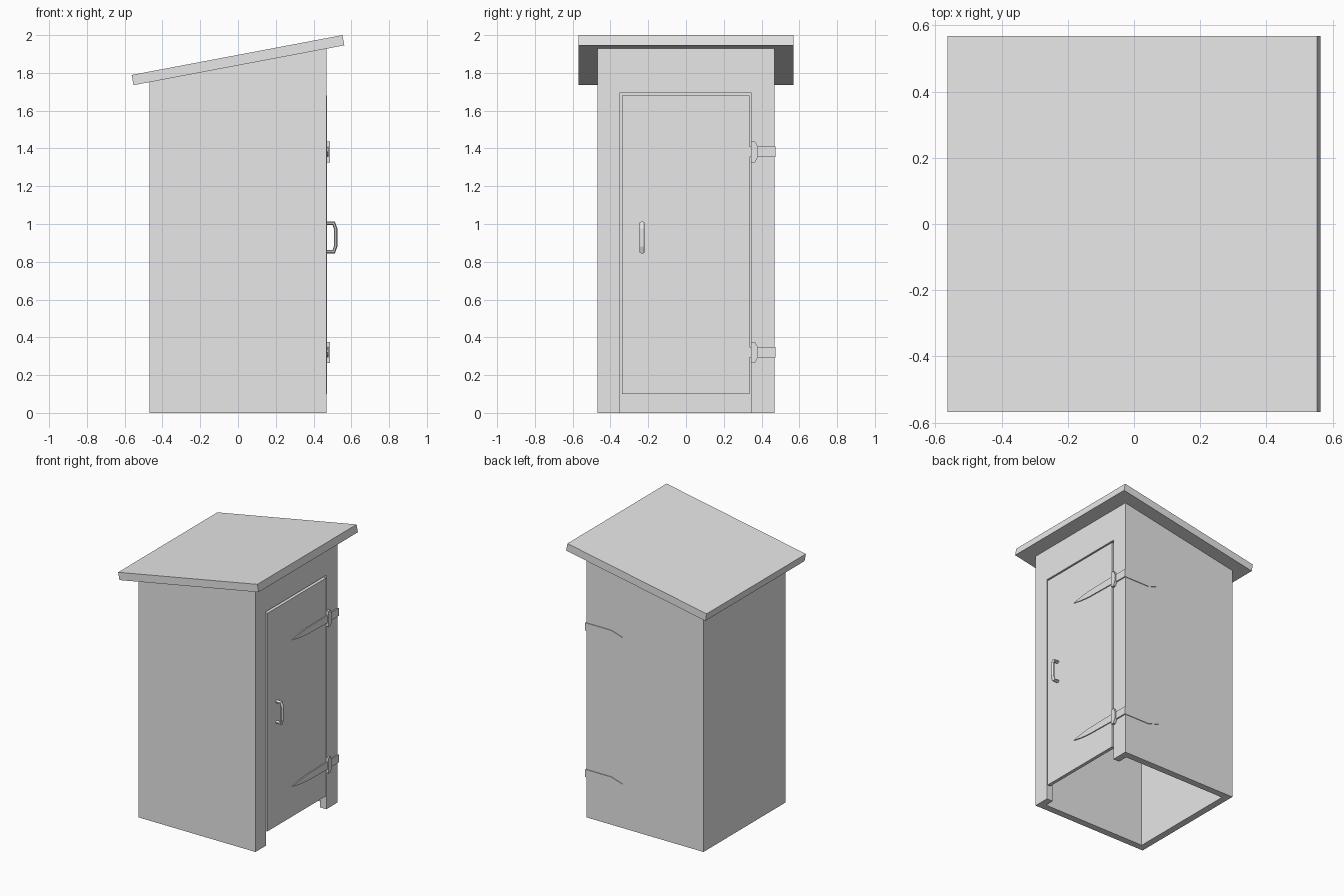
import bpy, bmesh, math
from mathutils import Vector

if "Cube" in bpy.data.objects:
    bpy.data.objects.remove(bpy.data.objects["Cube"])

grey = bpy.data.materials.new("light grey")
grey.diffuse_color = (0.8, 0.8, 0.8, 1)
grey.use_nodes = True
grey.node_tree.nodes["Principled BSDF"].inputs["Base Color"].default_value = grey.diffuse_color


def prism(name, pts, axis, a, b):
    """Extrude a 2D outline along an axis: 'x' takes (y, z), 'y' takes (x, z)."""
    def place(p, d):
        return (d, p[0], p[1]) if axis == 'x' else (p[0], d, p[1])
    bm = bmesh.new()
    lo = [bm.verts.new(place(p, a)) for p in pts]
    hi = [bm.verts.new(place(p, b)) for p in pts]
    bm.faces.new(lo)
    bm.faces.new(hi)
    n = len(pts)
    for i in range(n):
        j = (i + 1) % n
        bm.faces.new((lo[i], lo[j], hi[j], hi[i]))
    bmesh.ops.recalc_face_normals(bm, faces=bm.faces)
    me = bpy.data.meshes.new(name)
    bm.to_mesh(me)
    bm.free()
    me.materials.append(grey)
    ob = bpy.data.objects.new(name, me)
    bpy.context.collection.objects.link(ob)
    return ob


def rect(u0, u1, v0, v1):
    return [(u0, v0), (u1, v0), (u1, v1), (u0, v1)]


def cut(target, cutter):
    m = target.modifiers.new("cut", 'BOOLEAN')
    m.operation = 'DIFFERENCE'
    m.solver = 'EXACT'
    m.object = cutter
    bpy.context.view_layer.objects.active = target
    bpy.ops.object.modifier_apply(modifier=m.name)
    bpy.data.objects.remove(cutter, do_unlink=True)


H = 0.468      # half width of the cabin
T = 0.05       # wall thickness
SLOPE = 0.189


def eave(x):
    return 1.84 + SLOPE * x


# Hollow cabin with a doorway, open underneath
walls = prism("walls", [(-H, 0), (H, 0), (H, eave(H) + .004), (-H, eave(-H) + .004)], 'y', -H, H)
I = H - T
cut(walls, prism("room_cutter", rect(-I, I, -0.2, 2.3), 'y', -I, I))
cut(walls, prism("doorway_cutter", rect(-.349, .343, -0.2, 1.695), 'x', I - .1, H + .1))

# Sloping roof slab
prism("roof", [(-.553, 1.735), (.563, 1.946), (.553, 2.0), (-.563, 1.789)], 'y', -.568, .568)

# Door, just proud of the wall
prism("door", rect(-.338, .335, .1, 1.68), 'x', .448, .472)

# Strap hinges: pointed strap on the door, knuckle, plate that wraps round the corner
for label, z in (("upper", 1.382), ("lower", .32)):
    def outline(half):
        return [(u, z + h) for u, h in half] + [(u, z - h) for u, h in reversed(half) if h > 0]
    prism(label + "_door_strap", outline([(-.06, 0), (.02, .015), (.1, .023), (.35, .028)]), 'x', .468, .479)
    prism(label + "_hinge_knuckle", outline([(.343, .056), (.365, .056), (.38, .028)]), 'x', .466, .487)
    prism(label + "_corner_plate", outline([(.37, .028), (.473, .028)]), 'x', .466, .477)
    prism(label + "_side_strap", outline([(.18, 0), (.27, .028), (.47, .028)]), 'y', .466, .473)

# Door pull: chamfered bar swept along a bracket-shaped path
path = [Vector(p) for p in ((.465, 1.003), (.507, 1.003), (.517, .975),
                            (.517, .882), (.507, .854), (.465, .854))]
bm = bmesh.new()
rings = []
for i, p in enumerate(path):
    d0 = (p - path[i - 1]).normalized() if i else None
    d1 = (path[i + 1] - p).normalized() if i < len(path) - 1 else None
    d0, d1 = d0 or d1, d1 or d0
    n0, n1 = Vector((-d0.y, d0.x)), Vector((-d1.y, d1.x))
    m = (n0 + n1).normalized()
    m /= m.dot(n0)
    ring = []
    for k in range(8):
        t = math.pi / 8 + k * math.pi / 4
        q = p + m * (.0098 * math.cos(t))
        ring.append(bm.verts.new((q.x, -.232 + .0145 * math.sin(t), q.y)))
    rings.append(ring)
for r, s in zip(rings, rings[1:]):
    for k in range(8):
        bm.faces.new((r[k], r[(k + 1) % 8], s[(k + 1) % 8], s[k]))
bm.faces.new(rings[0])
bm.faces.new(rings[-1])
bmesh.ops.recalc_face_normals(bm, faces=bm.faces)
me = bpy.data.meshes.new("door_handle")
bm.to_mesh(me)
bm.free()
me.materials.append(grey)
bpy.context.collection.objects.link(bpy.data.objects.new("door_handle", me))
